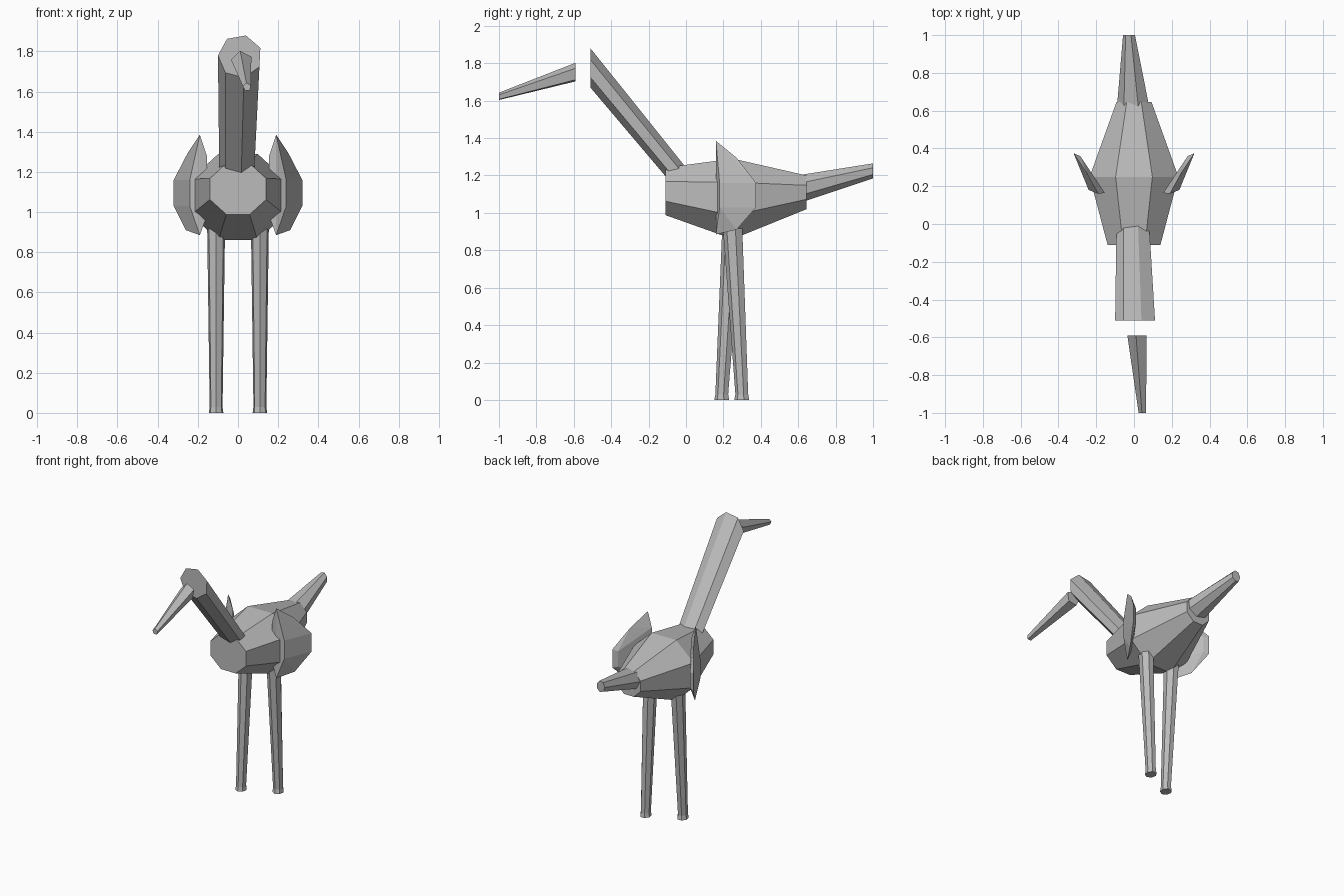
import bpy, bmesh, math

cube = bpy.data.objects.get("Cube")
if cube:
    bpy.data.objects.remove(cube, do_unlink=True)

grey = bpy.data.materials.new("plain_grey")
grey.use_nodes = True
colour = (0.5, 0.5, 0.5, 1)
grey.diffuse_color = colour
grey.node_tree.nodes["Principled BSDF"].inputs["Base Color"].default_value = colour


def finish(name, bm):
    bmesh.ops.recalc_face_normals(bm, faces=bm.faces)
    mesh = bpy.data.meshes.new(name)
    bm.to_mesh(mesh)
    bm.free()
    mesh.materials.append(grey)
    obj = bpy.data.objects.new(name, mesh)
    bpy.context.scene.collection.objects.link(obj)
    return obj


def loft(name, rings, sides, phase, upright=False):
    """Capped prism through rings of (centre, radius_a, radius_b)."""
    bm = bmesh.new()
    loops = []
    for (x, y, z), ra, rb in rings:
        loop = []
        for i in range(sides):
            t = math.radians(phase) + math.tau * i / sides
            a, b = ra * math.cos(t), rb * math.sin(t)
            loop.append(bm.verts.new((x + a, y + b, z) if upright else (x + a, y, z + b)))
        loops.append(loop)
    for low, high in zip(loops, loops[1:]):
        for i in range(sides):
            j = (i + 1) % sides
            bm.faces.new((low[i], low[j], high[j], high[i]))
    bm.faces.new(loops[0])
    bm.faces.new(loops[-1])
    return finish(name, bm)


# Octagonal body, widest in the middle
k = 1 / math.cos(math.pi / 8)
loft("body", [((0, -0.11, 1.115), 0.14 * k, 0.127 * k),
              ((0, 0.25, 1.075), 0.235 * k, 0.215 * k),
              ((0, 0.645, 1.11), 0.093 * k, 0.09 * k)], 8, 22.5)

# Neck, beak and tail
loft("neck", [((-0.003, 0.0, 1.155), 0.09, 0.09),
              ((0.01, -0.51, 1.775), 0.11, 0.108)], 7, 23)
loft("beak", [((0.018, -0.59, 1.75), 0.054, 0.053),
              ((0.045, -1.0, 1.622), 0.021, 0.021)], 5, 26)
loft("tail", [((0, 0.6, 1.127), 0.092, 0.077),
              ((-0.025, 1.0, 1.225), 0.033, 0.041)], 7, 23)

# Legs with slightly flared feet, set one ahead of the other
for name, side, foot_y in (("left_leg", 1, 0.3), ("right_leg", -1, 0.193)):
    x = side * 0.109
    loft(name, [((x, foot_y, 0), 0.037, 0.042),
                ((x, foot_y, 0.03), 0.033, 0.036),
                ((x, 0.25, 0.95), 0.046, 0.055)], 7, 13, upright=True)

# Faceted wings that splay outward toward the rear
wing = [(0.19, 0.16, 1.385), (0.19, 0.16, 0.885),
        (0.24, 0.18, 1.16), (0.24, 0.18, 1.03),
        (0.25, 0.27, 1.295), (0.26, 0.27, 0.91),
        (0.32, 0.375, 1.16), (0.32, 0.375, 1.03),
        (0.155, 0.165, 1.28), (0.155, 0.165, 0.98),
        (0.285, 0.36, 1.15), (0.285, 0.36, 1.04)]
for name, side in (("left_wing", 1), ("right_wing", -1)):
    bm = bmesh.new()
    for x, y, z in wing:
        bm.verts.new((side * x, y, z))
    hull = bmesh.ops.convex_hull(bm, input=bm.verts)
    spare = [v for v in hull["geom_interior"] if isinstance(v, bmesh.types.BMVert)]
    bmesh.ops.delete(bm, geom=spare, context="VERTS")
    finish(name, bm)
